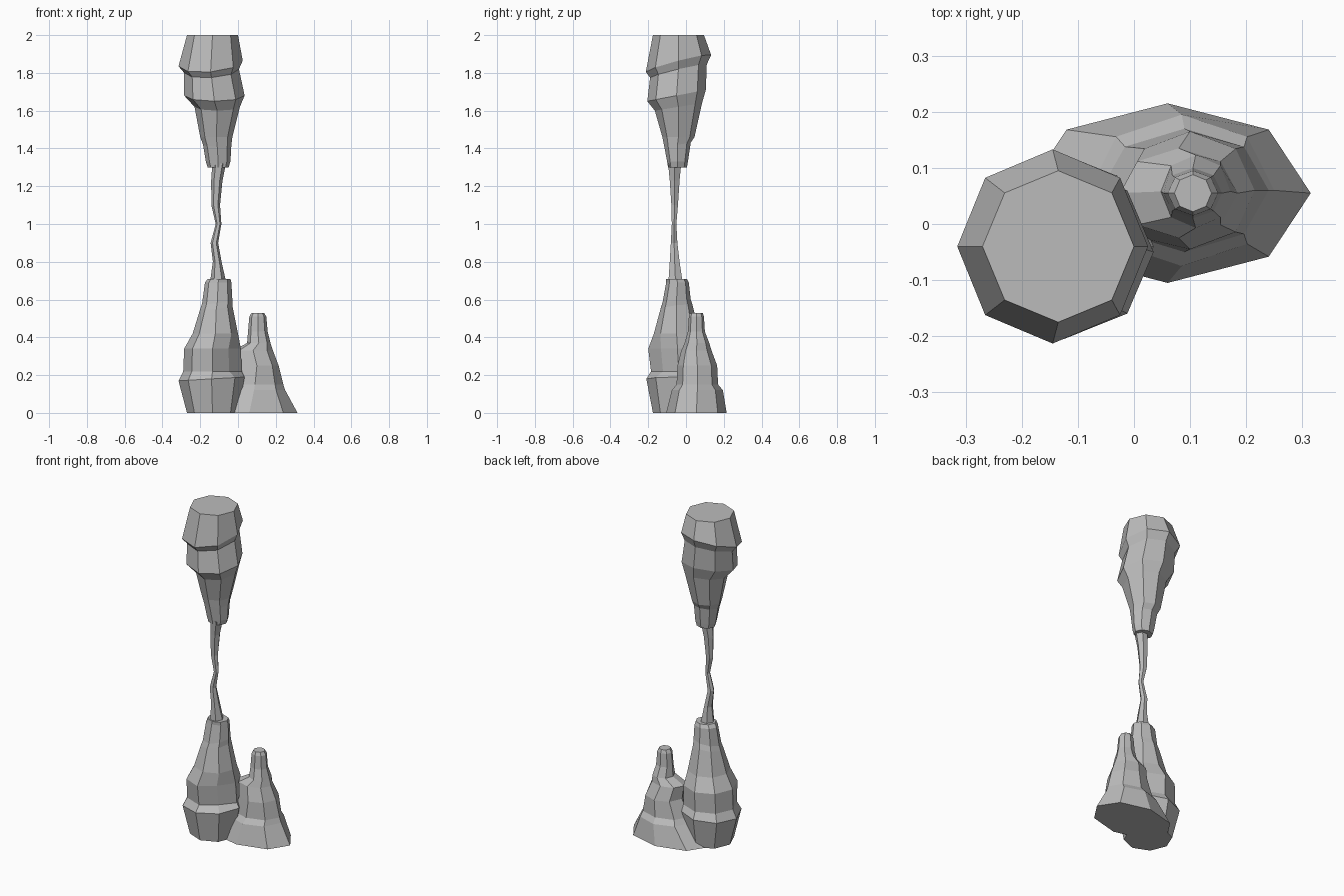
import bpy
import bmesh
import math

default_cube = bpy.data.objects.get("Cube")
if default_cube:
    bpy.data.objects.remove(default_cube, do_unlink=True)

# Single stone colour
stone = bpy.data.materials.new("stone_grey")
stone.use_nodes = True
stone_colour = (0.5, 0.5, 0.5, 1)
stone.diffuse_color = stone_colour
stone.node_tree.nodes["Principled BSDF"].inputs["Base Color"].default_value = stone_colour


def loft(name, rings, sides=8, crease=None):
    """Skin a stack of tilted elliptical rings and cap both ends.

    Each ring is height, centre x, centre y, radius x, radius y, and
    optionally the rise towards +x and +y. A crease is (corner, low, high,
    scale): that corner is drawn inwards between the two heights.
    """
    bm = bmesh.new()
    loops = []
    for height, cx, cy, rx, ry, *tilt in rings:
        rise_x, rise_y = tilt or (0, 0)
        loop = []
        for corner in range(sides):
            angle = math.tau * corner / sides
            c, s = math.cos(angle), math.sin(angle)
            scale = 1
            if crease and corner == crease[0] and crease[1] < height < crease[2]:
                scale = crease[3]
            position = (cx + rx * c * scale,
                        cy + ry * s * scale,
                        height + rise_x * c + rise_y * s)
            loop.append(bm.verts.new(position))
        loops.append(loop)

    # Side walls between neighbouring rings
    for lower, upper in zip(loops, loops[1:]):
        for corner in range(sides):
            following = (corner + 1) % sides
            bm.faces.new((lower[corner], lower[following],
                          upper[following], upper[corner]))
    # End caps
    bm.faces.new(loops[0][::-1])
    bm.faces.new(loops[-1])
    bmesh.ops.recalc_face_normals(bm, faces=bm.faces)

    mesh = bpy.data.meshes.new(name)
    bm.to_mesh(mesh)
    bm.free()
    mesh.materials.append(stone)
    part = bpy.data.objects.new(name, mesh)
    bpy.context.collection.objects.link(part)
    return part


# Hanging upper half, with two overlapping tilted collars
loft("hanging_column", [
    (1.3, -.105, -.045, .055, .05),
    (1.33, -.105, -.045, .065, .055),
    (1.42, -.11, -.045, .075, .07, 0, .01),
    (1.46, -.115, -.04, .085, .085),
    (1.62, -.11, -.04, .12, .125, 0, .02),
    (1.68, -.125, -.05, .16, .155, 0, .03),
    (1.81, -.14, -.04, .145, .15, .01, .035),
    (1.85, -.145, -.04, .17, .173, .015, .045),
    (2, -.135, -.04, .135, .135),
])

# Thin, wavering neck joining the two halves
loft("thin_neck", [
    (.68, -.105, -.055, .045, .045),
    (.8, -.11, -.06, .023, .03),
    (.9, -.125, -.063, .02, .02),
    (1, -.103, -.063, .015, .014),
    (1.1, -.118, -.06, .023, .02),
    (1.23, -.112, -.06, .03, .03),
    (1.32, -.1, -.06, .036, .04),
], sides=6)

# Standing lower half, with a vertical crease at the front left
loft("standing_column", [
    (0, -.135, -.04, .135, .135),
    (.18, -.14, -.04, .175, .17, .01, 0),
    (.22, -.135, -.04, .155, .145),
    (.34, -.135, -.045, .15, .155),
    (.42, -.12, -.05, .12, .12),
    (.56, -.115, -.05, .085, .085, .01, .01),
    (.59, -.11, -.05, .08, .075, .01, .01),
    (.69, -.105, -.045, .07, .06),
    (.71, -.1, -.05, .06, .055),
], crease=(7, .2, .4, .8))

# Short side mound with a wide foot and a blunt tip
loft("side_mound", [
    (0, .06, .055, .255, .16),
    (.12, .085, .06, .165, .135),
    (.15, .09, .06, .15, .11),
    (.25, .1, .06, .115, .105),
    (.33, .08, .055, .105, .08),
    (.37, .11, .058, .062, .065),
    (.43, .105, .055, .052, .045),
    (.51, .105, .055, .045, .04),
    (.53, .105, .055, .033, .033),
])
